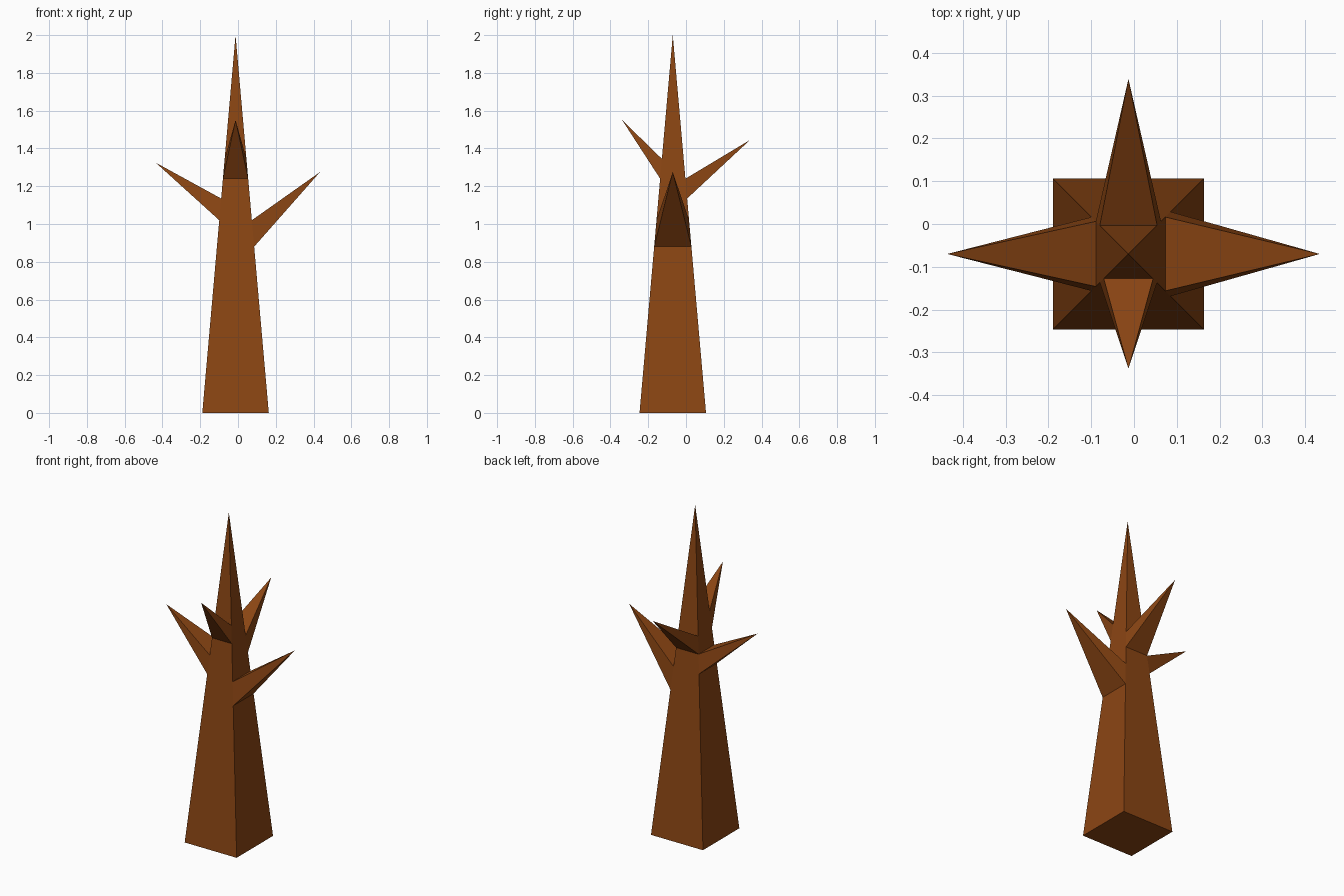
import bpy, bmesh
from mathutils import Vector

if "Cube" in bpy.data.objects:
    bpy.data.objects.remove(bpy.data.objects["Cube"])

CX, CY = -0.013, -0.07      # trunk axis
HALF, TOP = 0.176, 2.0      # half width of the base, height of the tip

bark = bpy.data.materials.new("brown bark")
bark.diffuse_color = (0.258, 0.060, 0.0065, 1)
bark.use_nodes = True
bark.node_tree.nodes["Principled BSDF"].inputs["Base Color"].default_value = bark.diffuse_color

bm = bmesh.new()


def ring(z):
    """Square cross-section of the tapering trunk at height z."""
    h = HALF * (1 - z / TOP)
    return [bm.verts.new((CX + sx * h, CY + sy * h, z))
            for sx, sy in ((-1, -1), (1, -1), (1, 1), (-1, 1))]


# Trunk: stacked square rings; sides are 0 front, 1 right, 2 back, 3 left
levels = [0, 0.88, 1.02, 1.135, 1.24, 1.345]
rings = [ring(z) for z in levels]

# Branches: (band, side) -> tip that the band's face is drawn out to
branches = {
    (1, 1): (0.434, CY, 1.275),
    (2, 3): (-0.436, CY, 1.325),
    (3, 2): (CX, 0.339, 1.445),
    (4, 0): (CX, -0.338, 1.55),
}

bm.faces.new(rings[0][::-1])
for band, (low, high) in enumerate(zip(rings, rings[1:])):
    for side in range(4):
        nxt = (side + 1) % 4
        loop = [low[side], low[nxt], high[nxt], high[side]]
        tip = branches.get((band, side))
        if tip is None:
            bm.faces.new(loop)
        else:
            point = bm.verts.new(Vector(tip))
            for i in range(4):
                bm.faces.new((loop[i], loop[(i + 1) % 4], point))

# Pointed top of the trunk
peak = bm.verts.new((CX, CY, TOP))
for side in range(4):
    bm.faces.new((rings[-1][side], rings[-1][(side + 1) % 4], peak))

bmesh.ops.recalc_face_normals(bm, faces=bm.faces[:])
mesh = bpy.data.meshes.new("bare_tree")
bm.to_mesh(mesh)
bm.free()
mesh.materials.append(bark)
tree = bpy.data.objects.new("trunk_with_branches", mesh)
bpy.context.collection.objects.link(tree)
